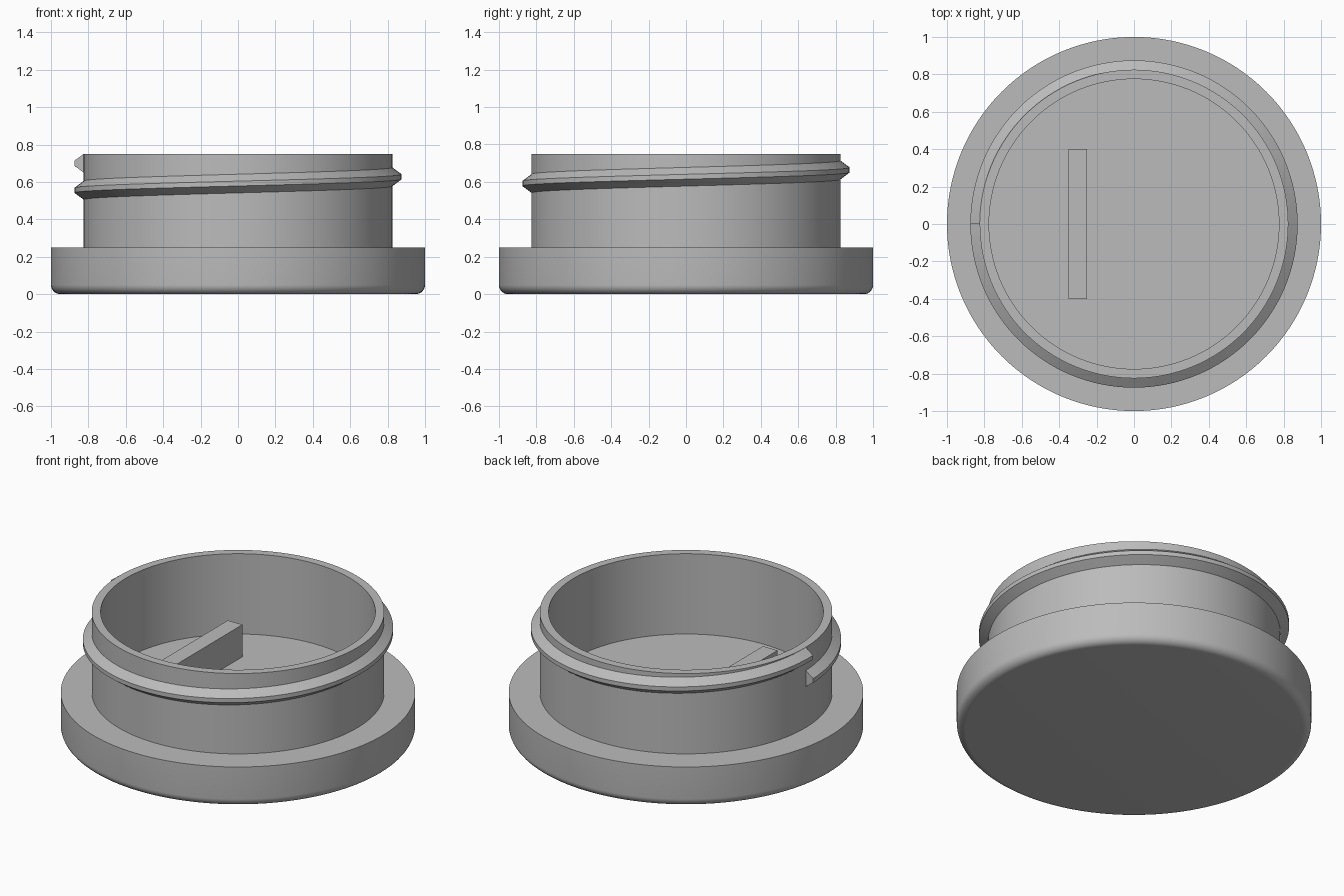
import bpy, bmesh
from math import sin, cos, pi, radians

if "Cube" in bpy.data.objects:
    bpy.data.objects.remove(bpy.data.objects["Cube"], do_unlink=True)

SEGMENTS = 128

grey = bpy.data.materials.new("plain grey")
grey.use_nodes = True
colour = (0.5, 0.5, 0.5, 1)
grey.diffuse_color = colour
grey.node_tree.nodes["Principled BSDF"].inputs["Base Color"].default_value = colour


def finish(name, bm, smooth=True):
    """Turn a bmesh into a named, shaded object."""
    bmesh.ops.recalc_face_normals(bm, faces=bm.faces)
    mesh = bpy.data.meshes.new(name)
    bm.to_mesh(mesh)
    bm.free()
    mesh.materials.append(grey)
    obj = bpy.data.objects.new(name, mesh)
    bpy.context.collection.objects.link(obj)
    if smooth:
        bpy.ops.object.select_all(action="DESELECT")
        obj.select_set(True)
        bpy.context.view_layer.objects.active = obj
        bpy.ops.object.shade_smooth_by_angle(angle=radians(25))
    return obj


def bridge(bm, a, b, closed):
    """Join two rows of vertices with quads."""
    for i in range(len(a) if closed else len(a) - 1):
        j = (i + 1) % len(a)
        bm.faces.new((a[i], a[j], b[j], b[i]))


# Plug body: rounded base flange, neck, rim and hollow inside
fillet = 0.05
profile = [(1 - fillet + fillet * sin(t * pi / 16), fillet - fillet * cos(t * pi / 16))
           for t in range(9)]
profile += [(1, 0.25), (0.825, 0.25), (0.825, 0.75), (0.775, 0.75), (0.775, 0.25)]
bm = bmesh.new()
rings = [[bm.verts.new((r * cos(2 * pi * i / SEGMENTS), r * sin(2 * pi * i / SEGMENTS), z))
          for i in range(SEGMENTS)] for r, z in profile]
for lower, upper in zip(rings, rings[1:]):
    bridge(bm, lower, upper, True)
bm.faces.new(rings[0])
bm.faces.new(rings[-1])
finish("plug_body", bm)

# Screw thread: one rising turn of a trapezoid section, starting at -x
section = [(0.815, -0.05), (0.825, -0.05), (0.875, -0.013),
           (0.875, 0.013), (0.825, 0.05), (0.815, 0.05)]
bm = bmesh.new()
rows = []
for i in range(SEGMENTS + 1):
    t = i / SEGMENTS
    a = pi + 2 * pi * t
    height = 0.555 + 0.145 * t
    rows.append([bm.verts.new((r * cos(a), r * sin(a), height + dz)) for r, dz in section])
for a, b in zip(rows, rows[1:]):
    bridge(bm, a, b, True)
bm.faces.new(rows[0])
bm.faces.new(rows[-1])
finish("screw_thread", bm)

# Grip bar standing on the inner floor
bm = bmesh.new()
bmesh.ops.create_cube(bm, size=1)
bmesh.ops.scale(bm, vec=(0.1, 0.8, 0.21), verts=bm.verts)
bmesh.ops.translate(bm, vec=(-0.3, 0, 0.345), verts=bm.verts)
finish("grip_bar", bm, smooth=False)
